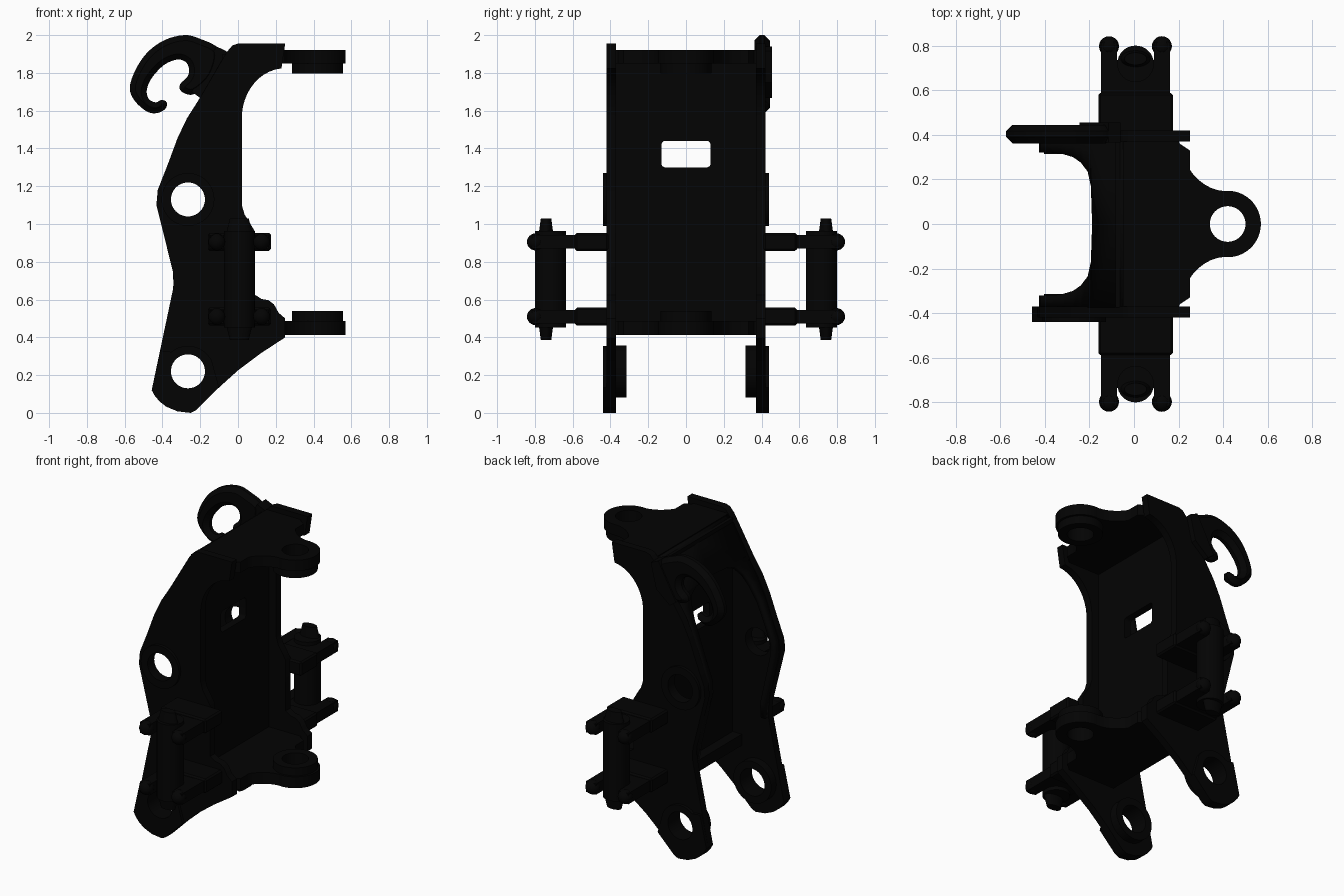
import bpy, bmesh
from math import sin, cos, pi
from mathutils import Matrix, Vector

if "Cube" in bpy.data.objects:
    bpy.data.objects.remove(bpy.data.objects["Cube"])

mat = bpy.data.materials.new("black_paint")
mat.diffuse_color = (0.001, 0.001, 0.001, 1)
mat.use_nodes = True
mat.node_tree.nodes["Principled BSDF"].inputs["Base Color"].default_value = mat.diffuse_color

AXES = {"XZ": Matrix(((1, 0, 0), (0, 0, -1), (0, 1, 0))),
        "XY": Matrix.Identity(3),
        "YZ": Matrix(((0, 0, 1), (1, 0, 0), (0, 1, 0)))}
NORMAL = {"XZ": Vector((0, 1, 0)), "XY": Vector((0, 0, 1)), "YZ": Vector((1, 0, 0))}


def finish(name, bm):
    me = bpy.data.meshes.new(name)
    bmesh.ops.remove_doubles(bm, verts=bm.verts, dist=1e-5)
    bmesh.ops.recalc_face_normals(bm, faces=bm.faces)
    bm.to_mesh(me)
    bm.free()
    me.materials.append(mat)
    ob = bpy.data.objects.new(name, me)
    bpy.context.collection.objects.link(ob)
    bpy.ops.object.select_all(action='DESELECT')
    bpy.context.view_layer.objects.active = ob
    ob.select_set(True)
    bpy.ops.object.shade_smooth_by_angle(angle=0.6)
    return ob


def plate(name, loops, plane, lo, hi, bevel=0.0):
    """Extruded 2D outline; loops after the first are holes."""
    cu = bpy.data.curves.new(name + "_outline", 'CURVE')
    cu.dimensions, cu.fill_mode = '2D', 'BOTH'
    cu.extrude = (hi - lo) / 2 - bevel
    cu.bevel_depth, cu.offset, cu.bevel_resolution = bevel, -bevel, 0
    for pts in loops:
        sp = cu.splines.new('POLY')
        sp.points.add(len(pts) - 1)
        for p, q in zip(sp.points, pts):
            p.co = (q[0], q[1], 0, 1)
        sp.use_cyclic_u = True
    tmp = bpy.data.objects.new(name + "_tmp", cu)
    bpy.context.collection.objects.link(tmp)
    me = bpy.data.meshes.new_from_object(tmp.evaluated_get(bpy.context.evaluated_depsgraph_get()))
    bm = bmesh.new()
    bm.from_mesh(me)
    bpy.data.objects.remove(tmp)
    bpy.data.meshes.remove(me)
    bm.transform(Matrix.Translation(NORMAL[plane] * (lo + hi) / 2) @ AXES[plane].to_4x4())
    return finish(name, bm)


def circle(cx, cy, r, n=40):
    return [(cx + r * cos(2 * pi * i / n), cy + r * sin(2 * pi * i / n)) for i in range(n)]


def arc(cx, cy, r, a0, a1, n=10):
    return [(cx + r * cos((a0 + (a1 - a0) * i / n) * pi / 180),
             cy + r * sin((a0 + (a1 - a0) * i / n) * pi / 180)) for i in range(n + 1)]


def round_rect(x0, x1, y0, y1, r):
    return (arc(x1 - r, y1 - r, r, 0, 90, 5) + arc(x0 + r, y1 - r, r, 90, 180, 5)
            + arc(x0 + r, y0 + r, r, 180, 270, 5) + arc(x1 - r, y0 + r, r, 270, 360, 5))


def spline(pts, n=4):
    out = []
    for i in range(len(pts)):
        a, b, c, d = [Vector(pts[(i + k) % len(pts)]) for k in (-1, 0, 1, 2)]
        for s in range(n):
            t = s / n
            out.append(tuple(0.5 * (2 * b + (c - a) * t + (2 * a - 5 * b + 4 * c - d) * t * t
                                    + (3 * b - a - 3 * c + d) * t ** 3)))
    return out


# side plates with pin holes, bosses and foot pads
foot = [(-.457, .12), (-.44, .09), (-.415, .06), (-.38, .033), (-.32, .008), (-.25, 0), (-.22, .015), (-.1, .135)]
side = foot + [(0, .225), (.12, .315), (.25, .40), (.25, .50), (.215, .53), (.19, .575), (.16, .597), (.125, .603),
               (.09, .625), (.09, .96), (.06, 1.01), (.035, 1.05), (.02, 1.1), (.02, 1.55)]
side += [(.25 + .23 * cos(a * pi / 180), 1.56 + .265 * sin(a * pi / 180)) for a in range(175, 89, -8)]
side += [(.25, 1.955), (0, 1.955), (-.03, 1.945), (-.06, 1.91), (-.2, 1.67),
         (-.27, 1.56), (-.32, 1.455), (-.37, 1.32), (-.425, 1.18), (-.432, 1.1), (-.345, .75), (-.34, .7), (-.345, .65)]
pad = foot + [(-.14, .28)] + arc(-.265, .217, .138, 35, 130) + [(-.41, .33)]
upper, lower = (-.265, 1.13), (-.265, .22)
for s, tag in ((1, "back"), (-1, "front")):
    def span(a, b):
        return sorted((s * a, s * b))
    plate("side_plate_" + tag, [side, circle(*upper, .09), circle(*lower, .09)], "XZ", *span(.37, .42))
    plate("pivot_boss_" + tag, [circle(*upper, .14), circle(*upper, .09)], "XZ", *span(.415, .44))
    plate("foot_pad_" + tag, [pad, circle(*lower, .09)], "XZ", *span(.415, .44))
    plate("foot_bushing_" + tag, [circle(*lower, .138), circle(*lower, .09)], "XZ", *span(.315, .375))

# upright web with window
plate("web_plate", [[(-.375, .415), (.375, .415), (.375, 1.9), (-.375, 1.9)],
                    round_rect(-.13, .13, 1.3, 1.44, .02)], "YZ", -.083, -.033)

# top and bottom hitch plates with eye and collar
half = [(.2, .375), (.205, .36), (.25, .33), (.25, .245), (.262, .227), (.28, .207), (.298, .191),
        (.32, .175), (.345, .162), (.375, .152)]
for tag, z0, z1, c0, c1, back in (("top", 1.85, 1.922, 1.797, 1.855, -.05), ("bottom", .412, .487, .48, .54, -.15)):
    outline = half + arc(.42, 0, .149, 97, -97, 28) + [(x, -y) for x, y in reversed(half)]
    outline += [(back, -.375), (back, .375)]
    plate("hitch_plate_" + tag, [outline, circle(.42, 0, .08)], "XY", z0, z1)
    plate("hitch_collar_" + tag, [circle(.42, 0, .135), circle(.42, 0, .08)], "XY", c0, c1)

# sloped rear cover with arched cut-out, running down as side flanges
rows = [(-.035, 1.91, 0), (-.065, 1.875, 0), (-.175, 1.685, 0), (-.18, 1.675, .17), (-.195, 1.65, .235),
        (-.225, 1.6, .275), (-.26, 1.53, .3), (-.31, 1.43, .315), (-.36, 1.3, .32), (-.405, 1.18, .32),
        (-.41, 1.1, .32), (-.33, .75, .325), (-.325, .65, .34)]
bm = bmesh.new()
for s in (1, -1):
    vs = [(bm.verts.new((x, s * y, z)), bm.verts.new((x, s * .375, z))) for x, z, y in rows]
    for (a, b), (c, d) in zip(vs, vs[1:]):
        bm.faces.new((a, b, d, c))
cover = finish("rear_cover", bm)
sol = cover.modifiers.new("thickness", 'SOLIDIFY')
sol.thickness, sol.offset = .03, 0

# lifting hook with a ridged rim
hook = [(-.2, 1.98), (-.285, 2.0), (-.39, 1.973), (-.48, 1.908), (-.543, 1.815), (-.573, 1.72), (-.545, 1.65),
        (-.48, 1.594), (-.425, 1.588), (-.383, 1.612), (-.378, 1.645), (-.405, 1.657), (-.435, 1.644),
        (-.472, 1.662), (-.483, 1.71), (-.455, 1.775), (-.39, 1.843), (-.32, 1.871), (-.274, 1.855),
        (-.259, 1.815), (-.269, 1.778), (-.306, 1.74), (-.3, 1.702), (-.23, 1.688), (-.13, 1.78), (-.1, 1.92)]
plate("lifting_hook", [spline(hook)], "XZ", .362, .445, .029)
plate("hook_base", [[(-.06, 1.915), (-.115, 1.94), (-.245, 1.7), (-.2, 1.667), (-.1, 1.75)]], "XZ", .365, .455)


# outrigger arms with balls and upright pin, one set per side
def box(bm, x0, x1, y0, y1, z0, z1):
    m = Matrix.Translation(((x0 + x1) / 2, (y0 + y1) / 2, (z0 + z1) / 2)) @ Matrix.Diagonal((x1 - x0, y1 - y0, z1 - z0, 1))
    bmesh.ops.create_cube(bm, size=1, matrix=m)


for s, tag in ((1, "back"), (-1, "front")):
    for z, level in ((.905, "upper"), (.51, "lower")):
        bm = bmesh.new()
        box(bm, -.16, .175, .41, .588, z - .047, z + .047)
        bmesh.ops.bevel(bm, geom=bm.edges[:], offset=.01, segments=1, affect='EDGES')
        box(bm, -.14, .155, .58, .735, z - .034, z + .034)
        for x in (-.112, .125):
            box(bm, x - .036, x + .036, .58, .815, z - .036, z + .036)
            bmesh.ops.create_uvsphere(bm, u_segments=20, v_segments=12, radius=.045,
                                      matrix=Matrix.Translation((x, .797, z)))
        bm.transform(Matrix.Diagonal((1, s, 1, 1)))
        finish("outrigger_%s_%s" % (level, tag), bm)
    bm = bmesh.new()
    bmesh.ops.create_cone(bm, cap_ends=True, segments=32, radius1=.082, radius2=.082, depth=.51,
                          matrix=Matrix.Translation((.007, .718, .7075)))
    for zc, flip in ((.99, 1), (.425, -1)):
        bmesh.ops.create_cone(bm, cap_ends=True, segments=24, radius1=.07, radius2=.05, depth=.08,
                              matrix=Matrix.Translation((.007, .741, zc)) @ Matrix.Diagonal((1, .55, flip, 1)))
    bm.transform(Matrix.Diagonal((1, s, 1, 1)))
    finish("upright_pin_" + tag, bm)
